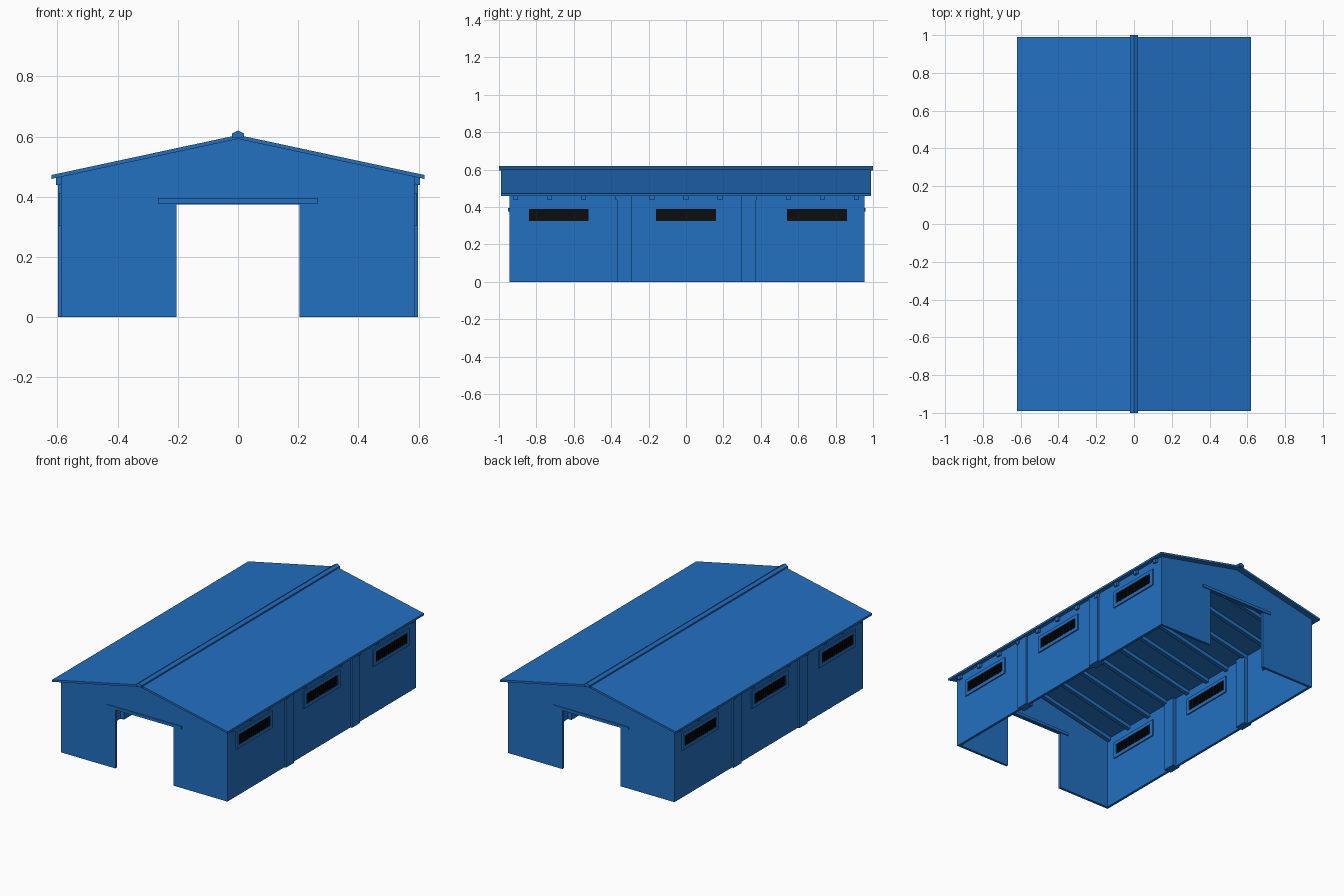
import bpy
import bmesh

cube = bpy.data.objects.get("Cube")
if cube:
    bpy.data.objects.remove(cube, do_unlink=True)


def make_material(name, colour):
    mat = bpy.data.materials.new(name)
    mat.use_nodes = True
    mat.diffuse_color = colour
    mat.node_tree.nodes["Principled BSDF"].inputs["Base Color"].default_value = colour
    return mat


BLUE = make_material("blue paint", (0.016, 0.16, 0.53, 1))
BLACK = make_material("black louvre", (0.004, 0.004, 0.004, 1))

SLOPE = 0.2145
RIDGE = 0.605
ROOF = 0.013


def under(x):
    """Height of the roof underside at x."""
    return RIDGE - ROOF - SLOPE * abs(x)


def finish(bm, name, mat):
    bmesh.ops.recalc_face_normals(bm, faces=bm.faces)
    mesh = bpy.data.meshes.new(name)
    bm.to_mesh(mesh)
    bm.free()
    mesh.materials.append(mat)
    obj = bpy.data.objects.new(name, mesh)
    bpy.context.collection.objects.link(obj)
    return obj


def add_prism(bm, profile, y0, y1):
    """Extrude an xz profile from y0 to y1."""
    face = bm.faces.new([bm.verts.new((x, y0, z)) for x, z in profile])
    out = bmesh.ops.extrude_face_region(bm, geom=[face])
    verts = [v for v in out["geom"] if isinstance(v, bmesh.types.BMVert)]
    bmesh.ops.translate(bm, verts=verts, vec=(0, y1 - y0, 0))


def prism(name, profile, y0, y1, mat=BLUE):
    bm = bmesh.new()
    add_prism(bm, profile, y0, y1)
    return finish(bm, name, mat)


def add_box(bm, x0, x1, y0, y1, z0, z1):
    add_prism(bm, [(x0, z0), (x1, z0), (x1, z1), (x0, z1)], y0, y1)


def boxes(name, items, mat=BLUE):
    bm = bmesh.new()
    for item in items:
        add_box(bm, *item)
    return finish(bm, name, mat)


def mirror_profile(half):
    return half + [(-x, z) for x, z in reversed(half) if x > 0]


FRONT, BACK, WALL, THICK = -0.945, 0.955, 0.587, 0.016
DOOR, DOOR_TOP = 0.205, 0.375

# Roof and ridge cap
EAVE = 0.62
prism("roof", [(0, RIDGE), (EAVE, RIDGE - SLOPE * EAVE), (EAVE, under(EAVE)),
               (0, under(0)), (-EAVE, under(EAVE)), (-EAVE, RIDGE - SLOPE * EAVE)],
      -0.99, 0.99)
prism("ridge_cap", mirror_profile([(0, 0.62), (0.02, 0.61), (0.02, 0.596)])
      + [], -1, 1)

# Gable walls with a doorway, and a thin rail above each doorway
gable = mirror_profile([(0, under(0)), (WALL, under(WALL)), (WALL, 0),
                        (DOOR, 0), (DOOR, DOOR_TOP)])
for name, y, inward in (("front", FRONT, 1), ("back", BACK, -1)):
    prism(name + "_gable_wall", gable, y, y + inward * THICK)
    for place, at, out in (("outer", y, -inward), ("inner", y + inward * THICK, inward)):
        boxes(f"{name}_{place}_door_rail",
              [(-0.265, 0.265, at, at + out * 0.006, DOOR_TOP + 0.002, 0.395)])

# Rafters under the roof, showing at the eaves
bm = bmesh.new()
DEEP = 0.024
TIP = 0.605
for i in range(-5, 6):
    y = i * 0.182
    add_prism(bm, [(0, under(0)), (TIP, under(TIP)), (TIP, under(TIP) - DEEP),
                   (0, under(0) - DEEP), (-TIP, under(TIP) - DEEP), (-TIP, under(TIP))],
              y - 0.0125, y + 0.0125)
finish(bm, "rafters", BLUE)

# Side walls, pillars and louvred windows
HALF, LOW, HIGH, RIM = 0.16, 0.325, 0.39, 0.022
for side, s in (("left", 1), ("right", -1)):
    inner, outer = WALL - THICK, WALL
    boxes(side + "_wall", [(s * inner, s * outer, FRONT + THICK, BACK - THICK,
                            0, under(WALL))])
    boxes(side + "_pillars", [(s * 0.547, s * 0.598, y - 0.04, y + 0.04, 0, under(0.598))
                              for y in (-0.33, 0.335)])
    frames, panels, slats = [], [], []
    for y in (-0.68, 0, 0.70):
        a, b = s * (inner - 0.008), s * (outer + 0.008)
        frames += [(a, b, y - HALF - RIM, y + HALF + RIM, HIGH, HIGH + RIM),
                   (a, b, y - HALF - RIM, y + HALF + RIM, LOW - RIM, LOW),
                   (a, b, y - HALF - RIM, y - HALF, LOW, HIGH),
                   (a, b, y + HALF, y + HALF + RIM, LOW, HIGH)]
        panels.append((s * (inner - 0.002), s * (outer + 0.002),
                       y - HALF, y + HALF, LOW, HIGH))
        for i in range(16):
            edge = y - HALF + 0.02 * i
            slats.append((s * (inner - 0.007), s * (outer + 0.007),
                          edge + 0.005, edge + 0.015, LOW, HIGH))
    boxes(side + "_window_frames", frames)
    boxes(side + "_window_panels", panels, BLACK)
    boxes(side + "_window_slats", slats, BLACK)
